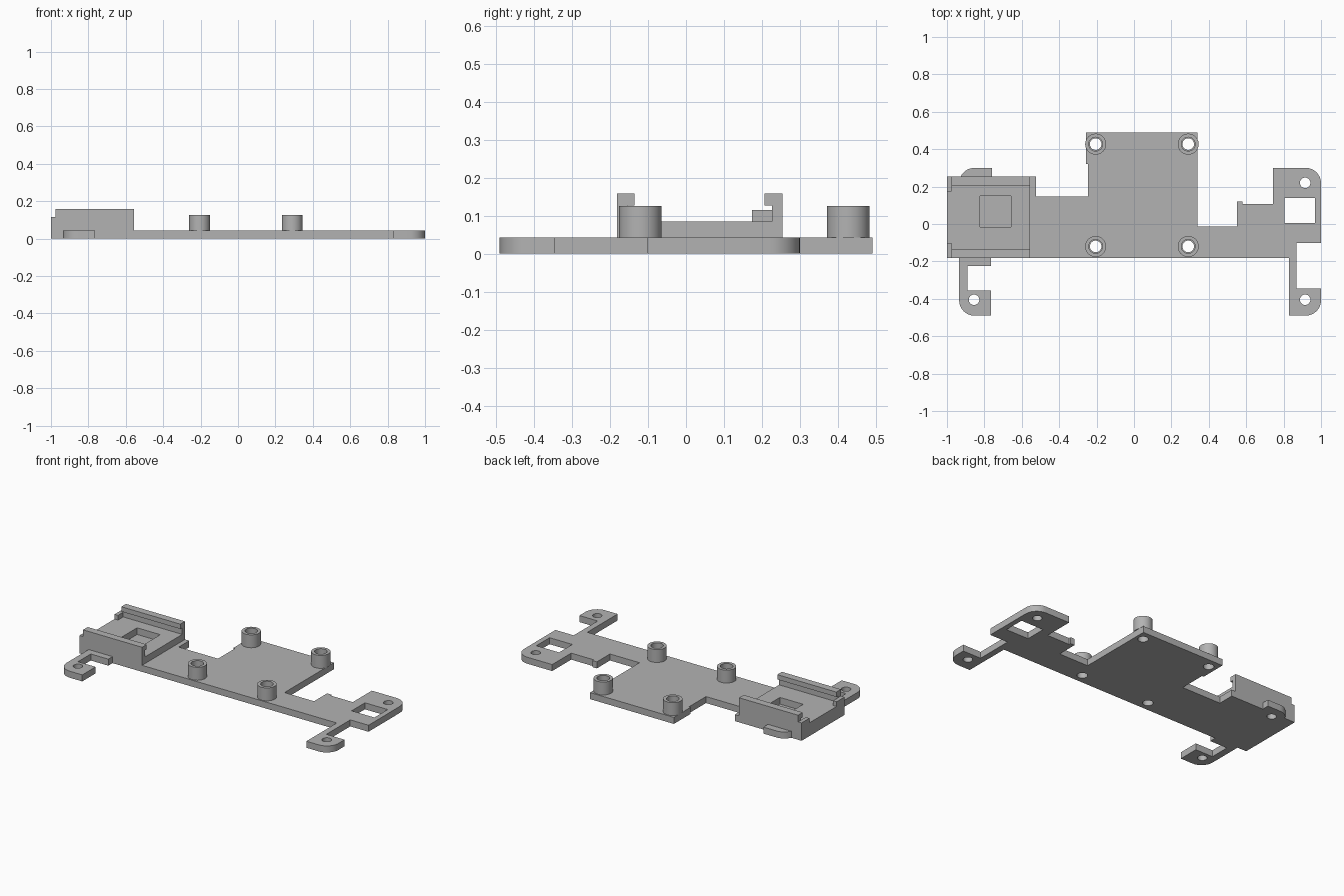
import bpy, bmesh, math
from mathutils import Matrix

if "Cube" in bpy.data.objects:
    bpy.data.objects.remove(bpy.data.objects["Cube"])

grey = bpy.data.materials.new("plain grey")
grey.diffuse_color = (0.45, 0.45, 0.45, 1)
grey.use_nodes = True
grey.node_tree.nodes["Principled BSDF"].inputs["Base Color"].default_value = grey.diffuse_color


def circle(cx, cy, r, n=32):
    return [(cx + r * math.cos(2 * math.pi * i / n), cy + r * math.sin(2 * math.pi * i / n))
            for i in range(n)]


def arc(cx, cy, r, a0, a1, n=8):
    """Rounded corner points, angles in degrees."""
    angles = [math.radians(a0 + (a1 - a0) * i / n) for i in range(n + 1)]
    return [(cx + r * math.cos(a), cy + r * math.sin(a)) for a in angles]


def rect(x0, x1, y0, y1):
    return [(x0, y0), (x1, y0), (x1, y1), (x0, y1)]


def slab(name, loops, z0, z1, turn=None):
    """Extrude a flat outline; loops after the first are holes."""
    cu = bpy.data.curves.new(name, 'CURVE')
    cu.dimensions = '2D'
    cu.fill_mode = 'BOTH'
    cu.extrude = (z1 - z0) / 2
    for pts in loops:
        sp = cu.splines.new('POLY')
        sp.points.add(len(pts) - 1)
        for p, (x, y) in zip(sp.points, pts):
            p.co = (x, y, 0, 1)
        sp.use_cyclic_u = True
    tmp = bpy.data.objects.new(name + "_outline", cu)
    bpy.context.collection.objects.link(tmp)
    mesh = bpy.data.meshes.new_from_object(
        tmp.evaluated_get(bpy.context.evaluated_depsgraph_get()))
    bpy.data.objects.remove(tmp)
    bm = bmesh.new()
    bm.from_mesh(mesh)
    bmesh.ops.remove_doubles(bm, verts=bm.verts, dist=1e-5)
    bmesh.ops.translate(bm, verts=bm.verts, vec=(0, 0, (z0 + z1) / 2))
    if turn:
        bmesh.ops.transform(bm, matrix=turn, verts=bm.verts)
    bmesh.ops.recalc_face_normals(bm, faces=bm.faces)
    bm.to_mesh(mesh)
    bm.free()
    mesh.materials.clear()
    mesh.materials.append(grey)
    ob = bpy.data.objects.new(name, mesh)
    bpy.context.collection.objects.link(ob)
    bpy.ops.object.select_all(action='DESELECT')
    ob.select_set(True)
    bpy.context.view_layer.objects.active = ob
    bpy.ops.object.shade_smooth_by_angle(angle=math.radians(30))
    return ob


T = 0.042                      # plate thickness
FLOOR = 0.085                  # holder floor height
posts = [(x, y) for x in (-0.205, 0.29) for y in (-0.12, 0.427)]
screws = [(0.915, 0.22), (0.915, -0.405), (-0.855, -0.405), (-0.855, 0.22)]

# base plate with its corner arms
outline = [(-1, -0.182), (-0.935, -0.182)]
outline += arc(-0.853, -0.408, 0.082, 180, 270)                    # front left arm
outline += [(-0.765, -0.49), (-0.765, -0.355), (-0.89, -0.355), (-0.89, -0.225),
            (-0.765, -0.225), (-0.765, -0.182), (0.83, -0.182), (0.83, -0.49)]
outline += arc(0.918, -0.408, 0.082, 270, 360)                     # front right arm
outline += [(1, -0.345), (0.87, -0.345), (0.87, -0.102), (1, -0.102)]
outline += arc(0.918, 0.218, 0.082, 0, 90)                         # rear right pad
outline += [(0.742, 0.30), (0.742, 0.107), (0.58, 0.107), (0.58, 0.12), (0.55, 0.12),
            (0.55, -0.013), (0.34, -0.013), (0.34, 0.49), (-0.257, 0.49), (-0.257, 0.32),
            (-0.245, 0.32), (-0.245, 0.147), (-0.525, 0.147), (-0.525, 0.254),
            (-0.76, 0.254), (-0.76, 0.30)]
outline += arc(-0.853, 0.218, 0.082, 90, 154)                      # rear left tab
outline += [(-1, 0.254)]
holes = [circle(x, y, 0.028) for x, y in screws]
holes += [circle(x, y, 0.031) for x, y in posts]
slab("base_plate", [outline, rect(0.805, 0.967, 0.005, 0.14)] + holes, 0, T)

# hollow standoffs
for x, y in posts:
    slab("standoff", [circle(x, y, 0.056, 40), circle(x, y, 0.037)], T, 0.125)

# holder floor with a square pocket
slab("holder_floor", [rect(-1, -0.555, -0.182, 0.254),
                      rect(-0.823, -0.658, -0.015, 0.15)], T, FLOOR)

# side rails with inward lips, as y-z profiles swept along x
sweep = Matrix(((0, 0, 1, 0), (1, 0, 0, 0), (0, 1, 0, 0), (0, 0, 0, 1)))
for side, outer, s in (("front", -0.182, 1), ("rear", 0.254, -1)):
    wall, lip = outer + s * 0.028, outer + s * 0.047
    slab(side + "_rail", [[(outer, FLOOR), (wall, FLOOR), (wall, 0.127), (lip, 0.127),
                           (lip, 0.158), (outer, 0.158)]], -0.975, -0.555, sweep)
    # end stop blocks at the open end
    y0, y1 = sorted((outer, outer + s * 0.08))
    slab(side + "_end_stop", [rect(-1, -0.975, y0, y1)], FLOOR, 0.115)
